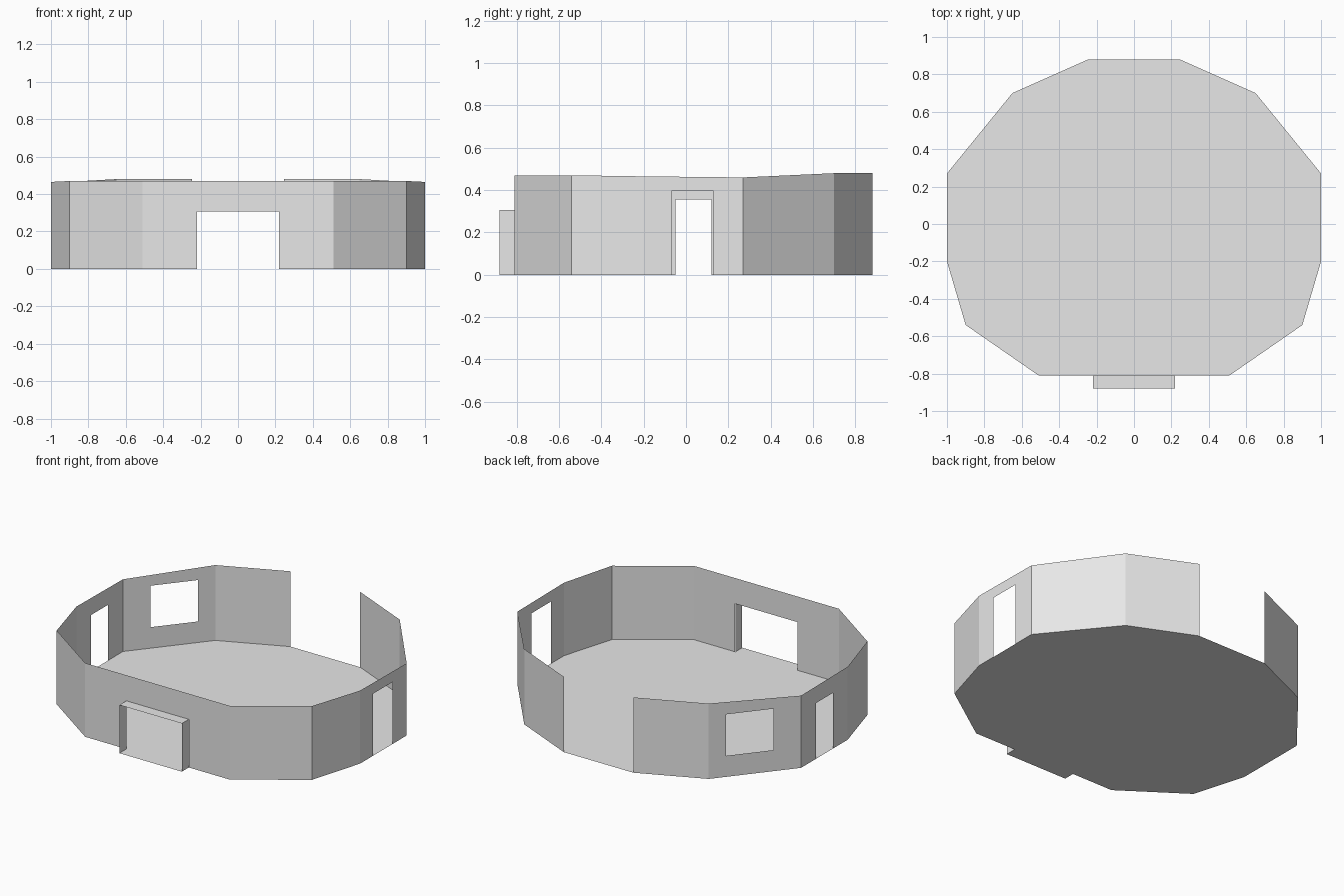
import bpy
import bmesh
from mathutils import Vector

if "Cube" in bpy.data.objects:
    bpy.data.objects.remove(bpy.data.objects["Cube"], do_unlink=True)

grey = bpy.data.materials.new("light grey")
grey.use_nodes = True
COLOUR = (0.8, 0.8, 0.8, 1.0)
grey.diffuse_color = COLOUR
grey.node_tree.nodes["Principled BSDF"].inputs["Base Color"].default_value = COLOUR


def make_object(name, faces):
    """Build a flat-shaded sheet object from lists of corner points."""
    bm = bmesh.new()
    for corners in faces:
        bm.faces.new([bm.verts.new(c) for c in corners])
    bmesh.ops.remove_doubles(bm, verts=bm.verts, dist=0.0005)
    mesh = bpy.data.meshes.new(name)
    bm.to_mesh(mesh)
    bm.free()
    mesh.materials.append(grey)
    obj = bpy.data.objects.new(name, mesh)
    bpy.context.collection.objects.link(obj)
    return obj


def at_height(p, z):
    return Vector((p.x, p.y, z))


def panel(a, b, opening=None):
    """Wall from a to b (z holds rim height), with an optional opening
    given as start and end fraction, sill and head height."""
    outer = [at_height(a, 0), at_height(b, 0), b, a]
    if opening is None:
        return [outer]
    start, end, sill, head = opening
    p, q = a.lerp(b, start), a.lerp(b, end)
    inner = [at_height(p, sill), at_height(q, sill),
             at_height(q, head), at_height(p, head)]
    faces = []
    for i in range(4):
        if i == 0 and sill == 0:
            continue  # doorways reach the floor
        j = (i + 1) % 4
        faces.append([outer[i], outer[j], inner[j], inner[i]])
    return faces


# Room outline, front to back on the left side, then mirrored
half = [Vector(p) for p in (
    (0.51, -0.81, 0.47), (0.90, -0.54, 0.47), (1.0, -0.20, 0.465),
    (1.0, 0.27, 0.46), (0.65, 0.70, 0.48), (0.245, 0.88, 0.48))]
outline = half + [Vector((-p.x, p.y, p.z)) for p in reversed(half)]

# Floor
make_object("floor", [[at_height(p, 0) for p in outline]])

# Walls, with the back side left open
BACK_GAP = 5
openings = {
    2: (0.28, 0.70, 0, 0.395),      # left doorway
    7: (0.19, 0.70, 0.134, 0.398),  # window
    8: (0.32, 0.68, 0, 0.355),      # right doorway
    11: (0.284, 0.716, 0, 0.307),   # front entrance
}
wall_faces = []
for i, a in enumerate(outline):
    if i != BACK_GAP:
        b = outline[(i + 1) % len(outline)]
        wall_faces += panel(a, b, openings.get(i))
make_object("walls", wall_faces)

# Entrance porch: an open sleeve of step, sides and roof
W, H, FRONT, BACK = 0.22, 0.307, -0.88, -0.81
section = [(-W, 0), (W, 0), (W, H), (-W, H)]
porch_faces = []
for i, (x0, z0) in enumerate(section):
    x1, z1 = section[(i + 1) % 4]
    porch_faces.append([(x0, FRONT, z0), (x0, BACK, z0),
                        (x1, BACK, z1), (x1, FRONT, z1)])
make_object("entrance_porch", porch_faces)
